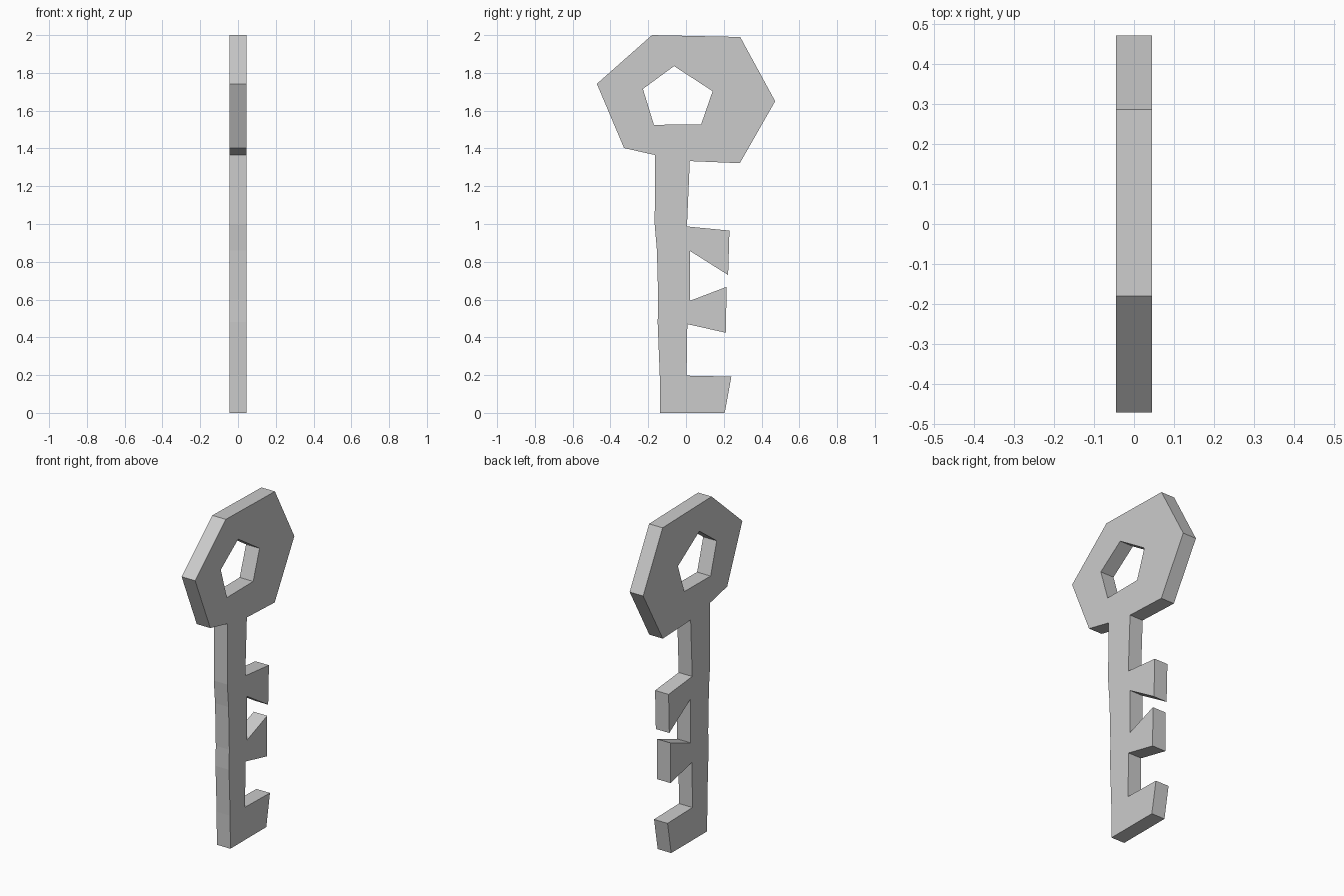
import bpy, bmesh

if "Cube" in bpy.data.objects:
    bpy.data.objects.remove(bpy.data.objects["Cube"])

HALF = 0.045  # half thickness along x

# Key silhouette in (y, z), clockwise from the top of the bow
outline = [
    (-0.18, 2.0), (0.287, 1.99), (0.472, 1.65), (0.285, 1.322),   # bow, right side
    (0.02, 1.333), (0.005, 0.987),                                # shaft
    (0.23, 0.965), (0.223, 0.73), (0.02, 0.858),                  # upper tooth
    (0.02, 0.593), (0.214, 0.667), (0.212, 0.424), (0.007, 0.47), # middle tooth
    (0.003, 0.197), (0.24, 0.192), (0.205, 0.0),                  # bottom tooth
    (-0.137, 0.0), (-0.139, 0.2), (-0.15, 0.48), (-0.147, 0.6),
    (-0.154, 0.86), (-0.166, 1.0), (-0.163, 1.365),               # shaft back
    (-0.328, 1.402), (-0.472, 1.742),                             # bow, left side
]
# Five-sided hole in the bow
hole = [(-0.063, 1.836), (0.141, 1.703), (0.08, 1.527), (-0.17, 1.525), (-0.228, 1.715)]


def add_loop(bm, points):
    verts = [bm.verts.new((-HALF, y, z)) for y, z in points]
    return [bm.edges.new((v, verts[(i + 1) % len(verts)])) for i, v in enumerate(verts)]


# Fill the silhouette around the hole, then extrude to thickness
bm = bmesh.new()
edges = add_loop(bm, outline) + add_loop(bm, hole)
bmesh.ops.triangle_fill(bm, edges=edges, use_beauty=True, normal=(1, 0, 0))
result = bmesh.ops.extrude_face_region(bm, geom=bm.faces[:], use_keep_orig=True)
moved = [g for g in result["geom"] if isinstance(g, bmesh.types.BMVert)]
bmesh.ops.translate(bm, verts=moved, vec=(2 * HALF, 0, 0))
bmesh.ops.recalc_face_normals(bm, faces=bm.faces[:])

mesh = bpy.data.meshes.new("key")
bm.to_mesh(mesh)
bm.free()
key = bpy.data.objects.new("key", mesh)
bpy.context.collection.objects.link(key)
